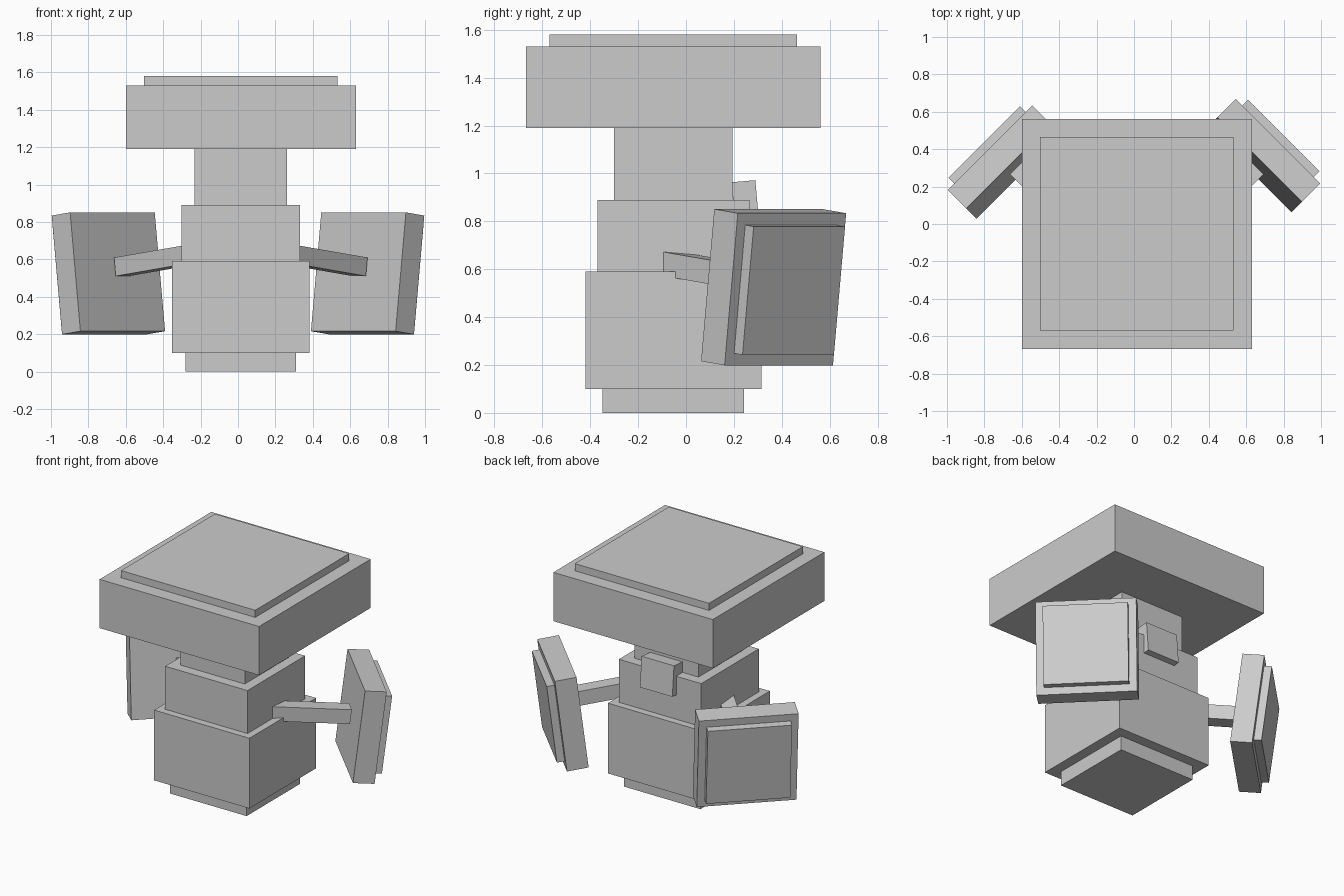
import bpy
from math import radians
from mathutils import Vector, Euler

if "Cube" in bpy.data.objects:
    bpy.data.objects.remove(bpy.data.objects["Cube"])


def box(name, centre, size, rot=(0, 0, 0)):
    bpy.ops.mesh.primitive_cube_add(size=1, location=centre, rotation=rot)
    ob = bpy.context.object
    ob.name = name
    ob.scale = size
    bpy.ops.object.transform_apply(location=False, rotation=False, scale=True)
    return ob


CX, CY = 0.015, -0.053

# Stacked square body: name, width, bottom z, top z
for name, w, z0, z1 in [
    ("base", 0.59, 0.0, 0.10),
    ("lower_body", 0.735, 0.10, 0.59),
    ("upper_body", 0.635, 0.59, 0.89),
    ("neck", 0.495, 0.89, 1.19),
    ("head_slab", 1.23, 1.19, 1.53),
    ("top_plate", 1.035, 1.53, 1.58),
]:
    box(name, (CX, CY, (z0 + z1) / 2), (w, w, z1 - z0))

# Small tilted block on the back
box("back_block", (CX, 0.249, 0.863), (0.10, 0.25, 0.21),
    (0, radians(-5), radians(90)))

# Arms and two-layer panels, angled back and leaning outward
for side, yaw, panel_pos, arm_x in [
    ("right", 45, (0.693, 0.366, 0.525), 0.4405),
    ("left", 135, (-0.693, 0.331, 0.525), 2 * CX - 0.4405),
]:
    rot = Euler((0, radians(7), radians(yaw)))
    outward = rot.to_matrix() @ Vector((1, 0, 0))
    box(side + "_arm", (arm_x, 0.084, 0.597), (0.605, 0.10, 0.10), rot)
    box(side + "_panel", panel_pos, (0.14, 0.64, 0.64), rot)
    box(side + "_panel_plate", Vector(panel_pos) + outward * 0.095,
        (0.05, 0.54, 0.54), rot)
